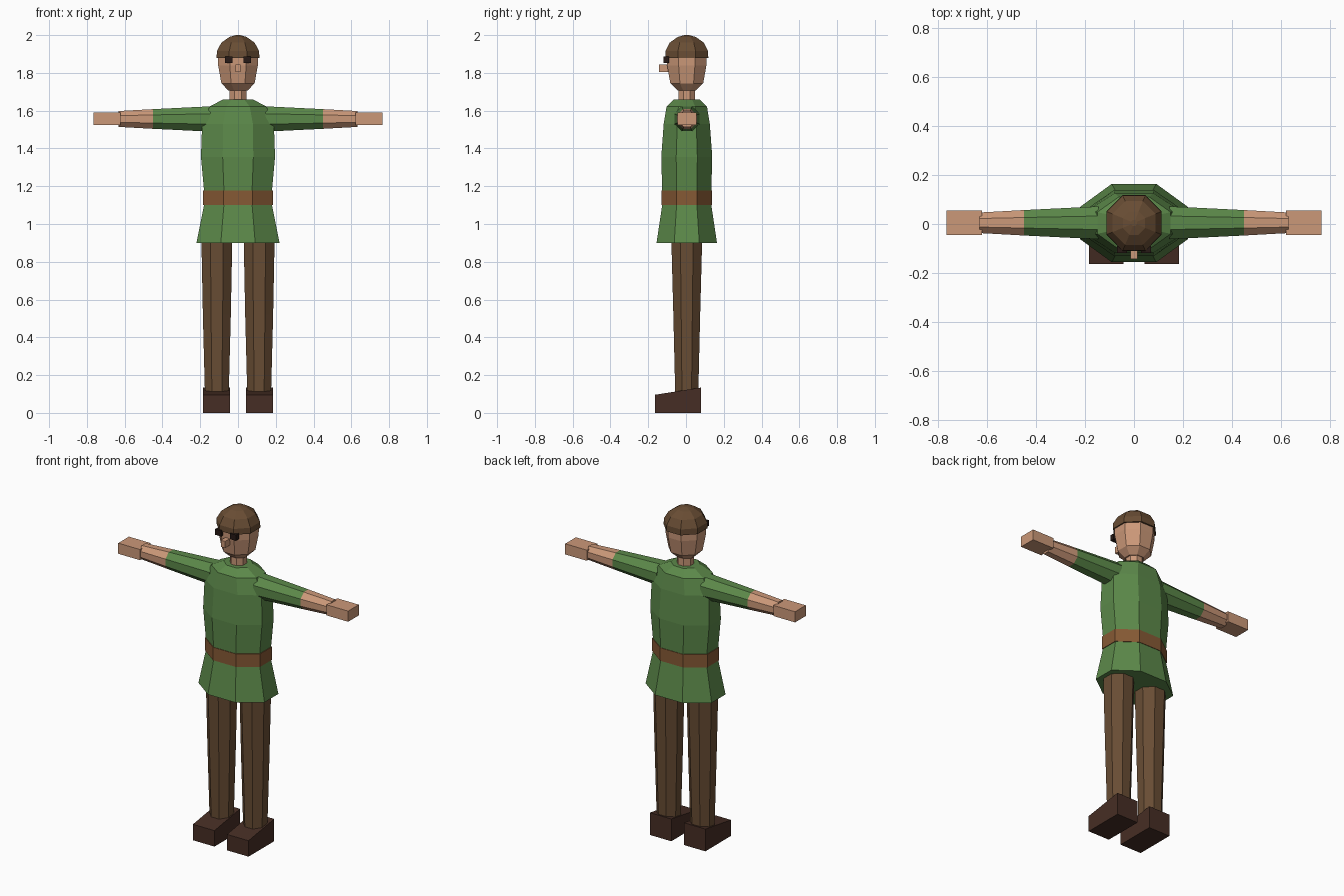
import bpy, bmesh, math

if "Cube" in bpy.data.objects:
    bpy.data.objects.remove(bpy.data.objects["Cube"])

def mat(name, rgb):
    m = bpy.data.materials.new(name)
    m.diffuse_color = (*rgb, 1)
    m.use_nodes = True
    m.node_tree.nodes["Principled BSDF"].inputs["Base Color"].default_value = m.diffuse_color
    return m

GREEN = mat("tunic green", (0.107, 0.25, 0.068))
SKIN = mat("skin", (0.60, 0.315, 0.19))
LEATHER = mat("belt leather", (0.24, 0.10, 0.035))
BROWN = mat("trouser brown", (0.14, 0.074, 0.034))
BOOT = mat("boot brown", (0.062, 0.027, 0.018))
EYE = mat("eye dark", (0.02, 0.01, 0.008))
CY = 0.004  # body centre line in y

def finish(bm, name, mats):
    bmesh.ops.recalc_face_normals(bm, faces=bm.faces)
    me = bpy.data.meshes.new(name)
    bm.to_mesh(me)
    bm.free()
    for m in mats:
        me.materials.append(m)
    ob = bpy.data.objects.new(name, me)
    bpy.context.collection.objects.link(ob)
    return ob

def loft(name, rings, mats, bands=None, along_x=0, centre=(0, CY)):
    """Eight-sided tube; rings are (position, half width, half depth).
    along_x = +1 / -1 lays the tube sideways, 0 keeps it upright."""
    bm = bmesh.new()
    loops = []
    k = 1 / math.cos(math.pi / 8)
    for pos, a, b in rings:
        loop = []
        for i in range(8):
            t = math.pi / 8 + i * math.pi / 4
            u = centre[0] + a * k * math.cos(t)
            v = centre[1] + b * k * math.sin(t)
            loop.append(bm.verts.new((along_x * pos, u, v) if along_x else (u, v, pos)))
        loops.append(loop)
    for j in range(len(loops) - 1):
        for i in range(8):
            n = (i + 1) % 8
            f = bm.faces.new((loops[j][i], loops[j][n], loops[j + 1][n], loops[j + 1][i]))
            f.material_index = bands[j] if bands else 0
    bm.faces.new(loops[0])
    f = bm.faces.new(loops[-1])
    f.material_index = bands[-1] if bands else 0
    return finish(bm, name, mats)

def box(name, lo, hi, m, front_drop=0):
    """Box between two corners; front_drop lowers the top front edge."""
    bm = bmesh.new()
    bmesh.ops.create_cube(bm, size=1)
    for v in bm.verts:
        front_top = v.co.y < 0 and v.co.z > 0
        for i in range(3):
            v.co[i] = hi[i] if v.co[i] > 0 else lo[i]
        if front_top:
            v.co.z -= front_drop
    return finish(bm, name, [m])

# Tunic with flared skirt, and belt
loft("tunic", [(0.90, 0.22, 0.16), (1.10, 0.18, 0.13), (1.18, 0.18, 0.13),
               (1.355, 0.196, 0.135), (1.53, 0.19, 0.122),
               (1.622, 0.15, 0.107), (1.66, 0.078, 0.068)], [GREEN])
loft("belt", [(1.10, 0.184, 0.133), (1.178, 0.184, 0.133)], [LEATHER])

# Neck and head
loft("neck", [(1.64, 0.044, 0.044), (1.73, 0.044, 0.044)], [SKIN])
loft("head", [(1.708, 0.052, 0.048), (1.745, 0.088, 0.087), (1.84, 0.105, 0.104),
              (1.90, 0.106, 0.105)], [SKIN])
loft("hair", [(1.88, 0.113, 0.114), (1.915, 0.112, 0.113), (1.96, 0.088, 0.09),
              (1.99, 0.046, 0.048), (2.0, 0.012, 0.012)], [BROWN])
box("nose", (-0.014, -0.144, 1.805), (0.014, -0.08, 1.845), SKIN)

for side, s in (("left", 1), ("right", -1)):
    def mirrored(name, x0, x1, y0, y1, z0, z1, m, drop=0):
        xs = sorted((s * x0, s * x1))
        box(side + "_" + name, (xs[0], y0, z0), (xs[1], y1, z1), m, drop)

    # Eye
    mirrored("eye", 0.029, 0.069, -0.118, -0.09, 1.853, 1.888, EYE)
    # Sleeve and bare forearm, then hand
    loft(side + "_arm", [(0.145, 0.067, 0.067), (0.45, 0.052, 0.052), (0.632, 0.042, 0.042)],
         [GREEN, SKIN], [0, 1, 1], along_x=s, centre=(CY + 0.001, 1.556))
    mirrored("hand", 0.622, 0.766, -0.046, 0.056, 1.525, 1.589, SKIN)
    # Leg and boot
    loft(side + "_leg", [(0.10, 0.063, 0.061), (0.52, 0.074, 0.071), (0.93, 0.082, 0.082)],
         [BROWN], centre=(s * 0.112, CY))
    mirrored("boot", 0.042, 0.185, -0.164, 0.08, 0, 0.134, BOOT, 0.038)
